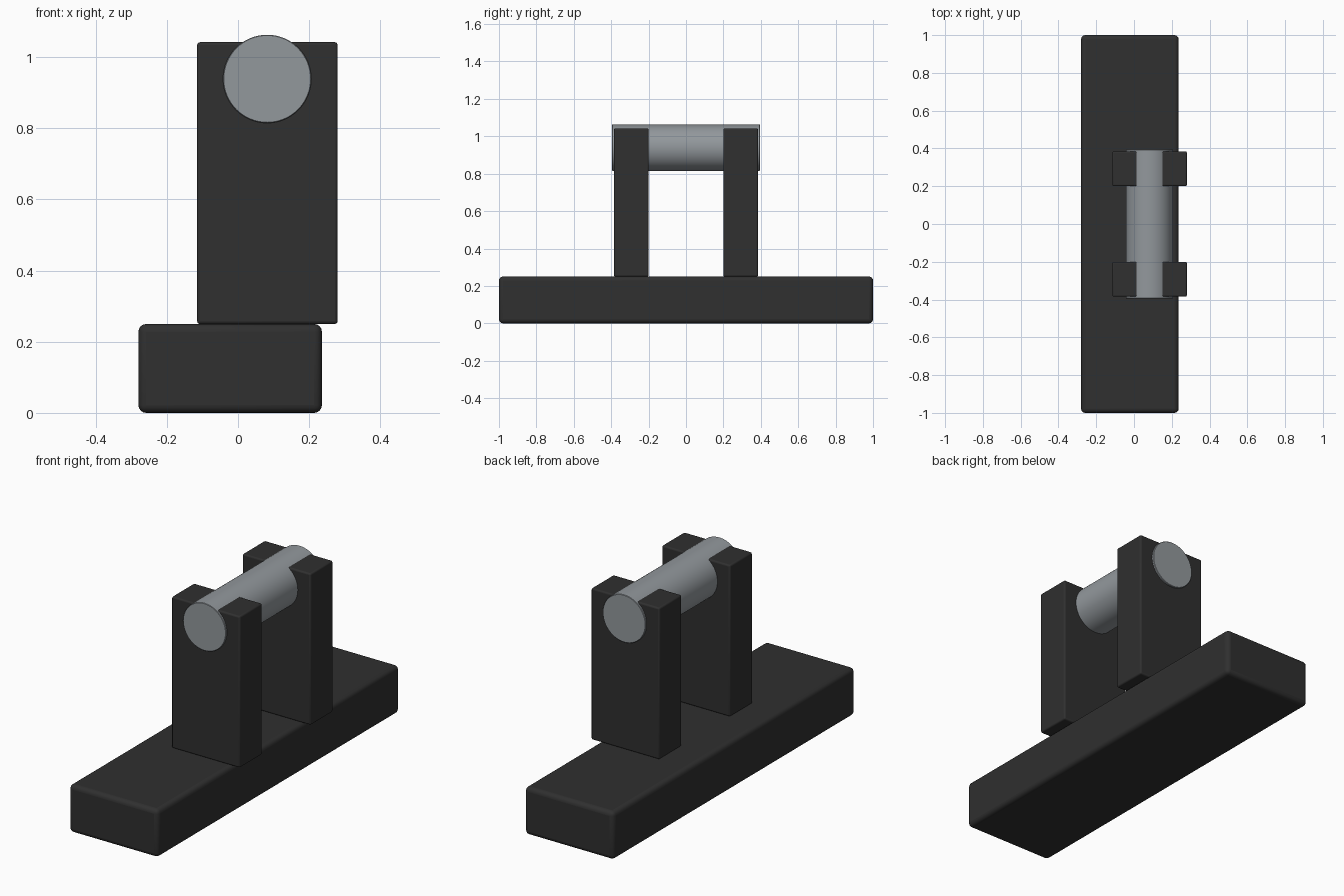
import bpy
import math

if "Cube" in bpy.data.objects:
    bpy.data.objects.remove(bpy.data.objects["Cube"])


def material(name, rgb):
    m = bpy.data.materials.new(name)
    m.diffuse_color = (*rgb, 1)
    m.use_nodes = True
    m.node_tree.nodes["Principled BSDF"].inputs["Base Color"].default_value = m.diffuse_color
    return m


dark = material("charcoal", (0.029, 0.029, 0.029))
steel = material("grey metal", (0.29, 0.315, 0.335))


def finish(obj, name, mat, bevel, segments):
    obj.name = name
    obj.data.materials.append(mat)
    mod = obj.modifiers.new("rounded edges", 'BEVEL')
    mod.width = bevel
    mod.segments = segments
    mod.limit_method = 'ANGLE'
    mod.angle_limit = math.radians(40)
    bpy.ops.object.shade_smooth_by_angle(angle=math.radians(35))


def box(name, lo, hi, mat, bevel, segments):
    bpy.ops.mesh.primitive_cube_add(size=1)
    obj = bpy.context.object
    obj.location = [(a + b) / 2 for a, b in zip(lo, hi)]
    obj.scale = [b - a for a, b in zip(lo, hi)]
    bpy.ops.object.transform_apply(location=False, rotation=False, scale=True)
    finish(obj, name, mat, bevel, segments)


# Long base bar
box("base", (-0.28, -1.0, 0.0), (0.236, 1.0, 0.25), dark, 0.022, 4)

# Two uprights, overhanging the base on the right
for name, y0, y1 in (("front_upright", -0.385, -0.2), ("back_upright", 0.2, 0.385)):
    box(name, (-0.115, y0, 0.25), (0.28, y1, 1.042), dark, 0.008, 3)

# Round bar running through both uprights
bpy.ops.mesh.primitive_cylinder_add(vertices=64, radius=0.124, depth=0.79,
                                    location=(0.082, 0, 0.939),
                                    rotation=(math.radians(90), 0, 0))
finish(bpy.context.object, "cross_bar", steel, 0.002, 1)
